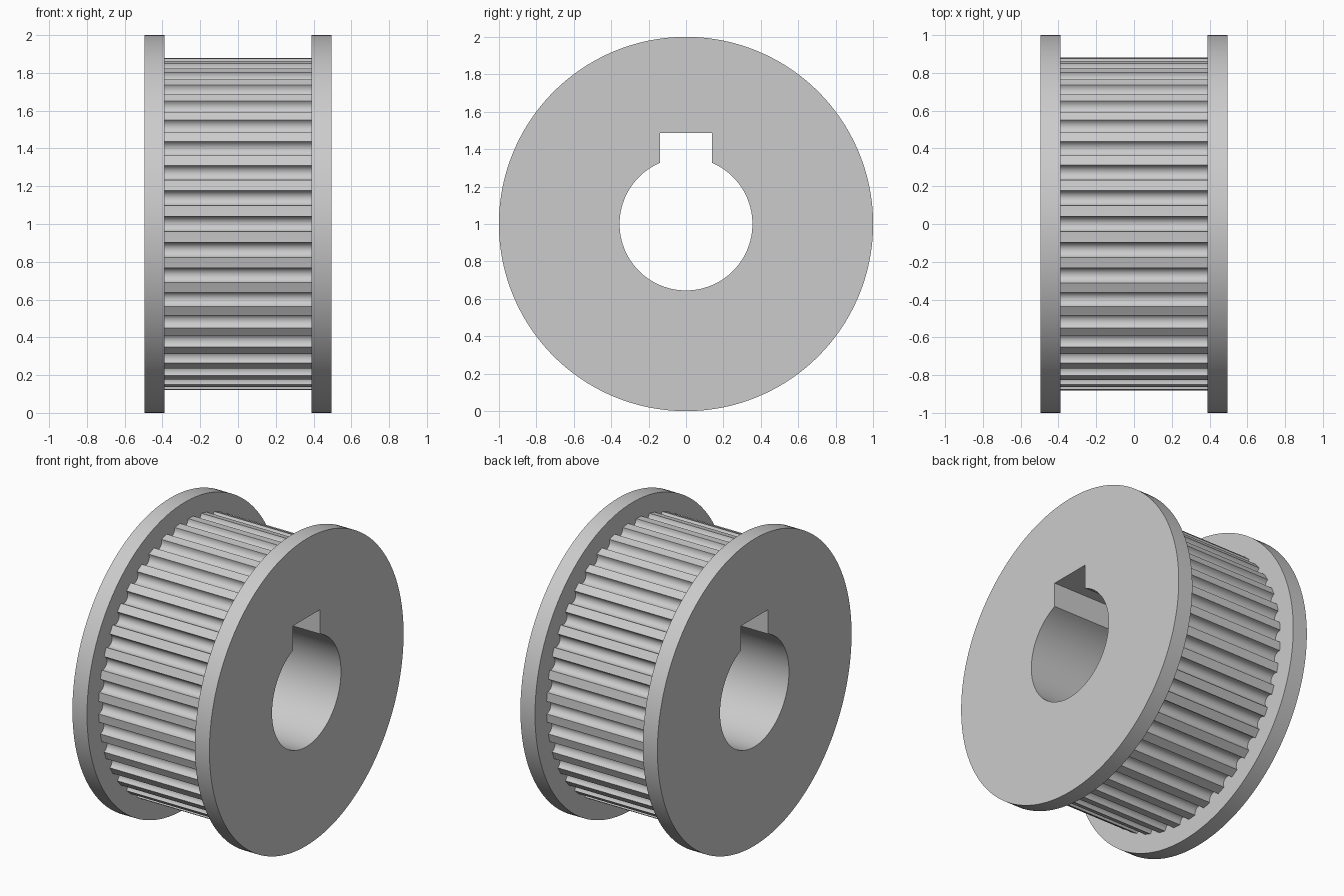
import bpy
import bmesh
from math import sin, cos, pi, asin, radians

default = bpy.data.objects.get("Cube")
if default:
    bpy.data.objects.remove(default, do_unlink=True)

AXIS_Z = 1.0             # height of the wheel axis
OUTER_X, INNER_X = 0.494, 0.389
FLANGE_R, TOOTH_R, BORE_R = 1.0, 0.88, 0.355
KEY_HALF, KEY_TOP = 0.14, 0.485
TEETH, GROOVE_HALF, GROOVE_DEPTH = 40, 0.041, 0.043


# Outlines in the (y, z) plane around the axis
def circle(radius, steps=160):
    return [(radius * cos(2 * pi * i / steps), radius * sin(2 * pi * i / steps))
            for i in range(steps)]


def toothed_outline(arc_steps=10):
    points = []
    for k in range(TEETH):
        a = 2 * pi * k / TEETH
        # round groove, then the middle of the land that follows it
        for j in range(arc_steps + 1):
            s = pi * (j / arc_steps - 0.5)
            r = TOOTH_R - GROOVE_DEPTH * cos(s)
            t = GROOVE_HALF * sin(s)
            points.append((r * cos(a) - t * sin(a), r * sin(a) + t * cos(a)))
        mid = a + pi / TEETH
        points.append((TOOTH_R * cos(mid), TOOTH_R * sin(mid)))
    return points


def keyed_bore_outline(steps=96):
    half = asin(KEY_HALF / BORE_R)
    start, sweep = pi / 2 + half, 2 * (pi - half)
    points = [(BORE_R * cos(start + sweep * i / steps),
               BORE_R * sin(start + sweep * i / steps)) for i in range(steps + 1)]
    return points + [(KEY_HALF, KEY_TOP), (-KEY_HALF, KEY_TOP)]


bm = bmesh.new()


def ring(points, x):
    verts = [bm.verts.new((x, y, z + AXIS_Z)) for y, z in points]
    edges = [bm.edges.new((v, verts[i - 1])) for i, v in enumerate(verts)]
    return verts, edges


def wall(a, b):
    for i in range(len(a[0])):
        bm.faces.new((a[0][i - 1], a[0][i], b[0][i], b[0][i - 1]))


def flat_face(outer, inner, side):
    bmesh.ops.triangle_fill(bm, edges=outer[1] + inner[1], use_beauty=True,
                            normal=(side, 0, 0))


# Flanges: rim, outer face with the bore, inner face around the teeth
bores, tooth_rings = [], []
for side in (-1, 1):
    rim_out = ring(circle(FLANGE_R), side * OUTER_X)
    rim_in = ring(circle(FLANGE_R), side * INNER_X)
    teeth = ring(toothed_outline(), side * INNER_X)
    bore = ring(keyed_bore_outline(), side * OUTER_X)
    wall(rim_out, rim_in)
    flat_face(rim_out, bore, side)
    flat_face(rim_in, teeth, -side)
    bores.append(bore)
    tooth_rings.append(teeth)

# Toothed drum and keyed bore running between the flanges
wall(*tooth_rings)
wall(*bores)
bmesh.ops.recalc_face_normals(bm, faces=bm.faces[:])

mesh = bpy.data.meshes.new("toothed_belt_wheel")
bm.to_mesh(mesh)
bm.free()
wheel = bpy.data.objects.new("toothed_belt_wheel", mesh)
bpy.context.collection.objects.link(wheel)

# Plain grey metal
grey = bpy.data.materials.new("light_grey")
grey.use_nodes = True
colour = (0.6, 0.6, 0.6, 1.0)
grey.diffuse_color = colour
grey.node_tree.nodes["Principled BSDF"].inputs["Base Color"].default_value = colour
mesh.materials.append(grey)

bpy.ops.object.select_all(action='DESELECT')
wheel.select_set(True)
bpy.context.view_layer.objects.active = wheel
bpy.ops.object.shade_smooth_by_angle(angle=radians(30))
